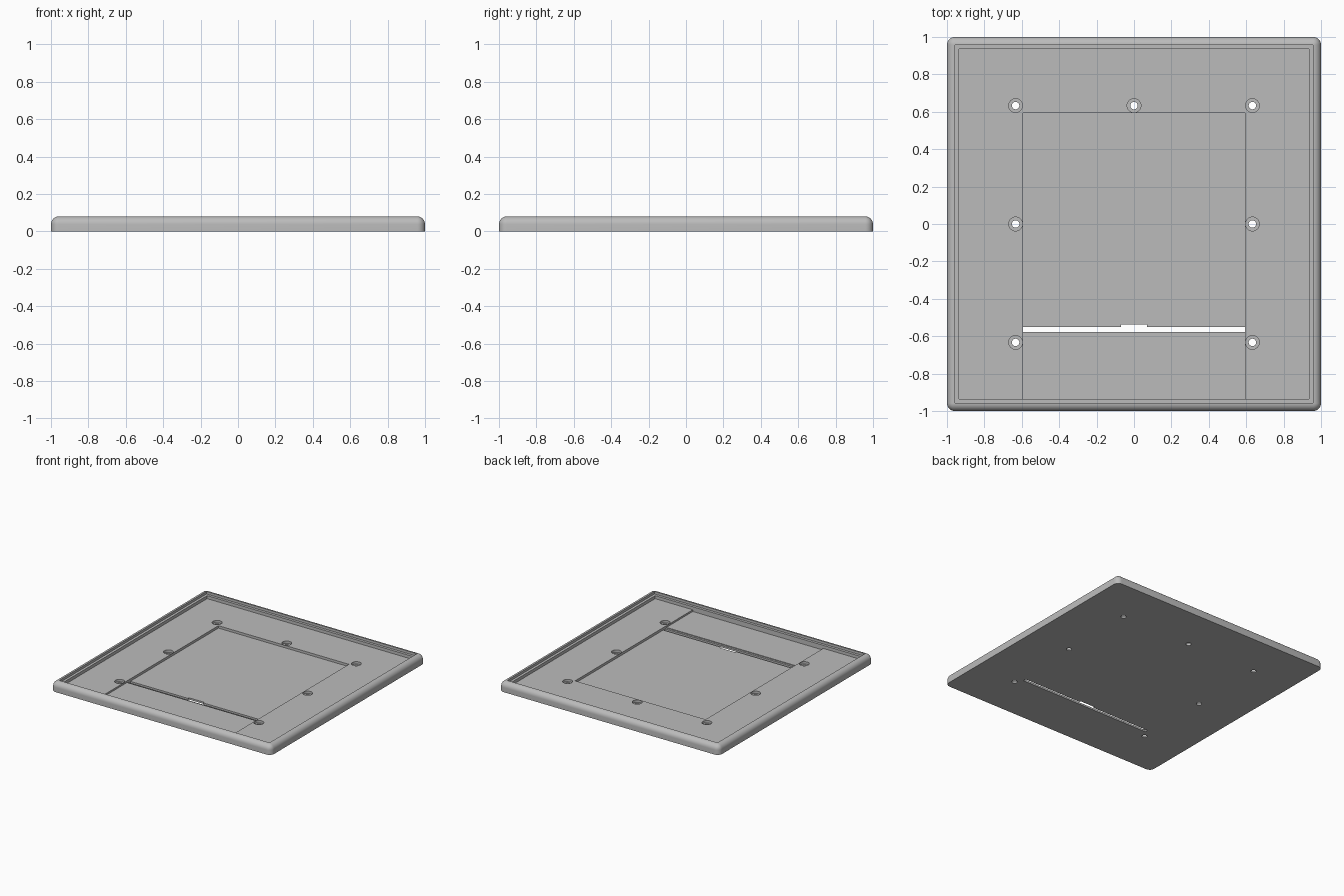
import bpy, bmesh, math
from mathutils import Matrix, Vector

default = bpy.data.objects.get("Cube")
if default:
    bpy.data.objects.remove(default, do_unlink=True)

HEIGHT, FILLET, FLOOR, POCKET, STRIP = 0.08, 0.042, 0.035, 0.015, 0.021
PANEL = 0.593                      # half width of the square pocket
INNER = 0.935                      # half width of the tray floor
SCREW = 0.633                      # screw hole spacing

grey = bpy.data.materials.new("light grey plastic")
grey.use_nodes = True
colour = (0.5, 0.5, 0.5, 1)
grey.diffuse_color = colour
grey.node_tree.nodes["Principled BSDF"].inputs["Base Color"].default_value = colour


def to_object(bm, name):
    bmesh.ops.recalc_face_normals(bm, faces=bm.faces)
    mesh = bpy.data.meshes.new(name)
    bm.to_mesh(mesh)
    bm.free()
    mesh.materials.append(grey)
    obj = bpy.data.objects.new(name, mesh)
    bpy.context.collection.objects.link(obj)
    return obj


def rounded_square(bm, half, radius, z, steps=8):
    ring = []
    for corner in range(4):
        mid = math.radians(45 + 90 * corner)
        centre = Vector((math.copysign(half - radius, math.cos(mid)),
                         math.copysign(half - radius, math.sin(mid)), z))
        for i in range(steps + 1):
            a = math.radians(90 * corner + 90 * i / steps)
            ring.append(bm.verts.new(centre + radius * Vector((math.cos(a), math.sin(a), 0))))
    return ring


def box(bm, x0, x1, y0, y1, z0, z1):
    size = Matrix.Diagonal((x1 - x0, y1 - y0, z1 - z0, 1))
    place = Matrix.Translation(((x0 + x1) / 2, (y0 + y1) / 2, (z0 + z1) / 2))
    bmesh.ops.create_cube(bm, size=1, matrix=place @ size)


def cylinder(bm, x, y, radius, z0, z1):
    bmesh.ops.create_cone(bm, cap_ends=True, segments=32, radius1=radius, radius2=radius,
                          depth=z1 - z0, matrix=Matrix.Translation((x, y, (z0 + z1) / 2)))


# Tray shell: outer wall, rounded top edge, stepped inner rim and floor
bm = bmesh.new()
rings = [rounded_square(bm, 1, FILLET, 0)]
for i in range(9):
    a = math.radians(90 * i / 8)
    inset = FILLET * (1 - math.cos(a))
    rings.append(rounded_square(bm, 1 - inset, FILLET - inset,
                                HEIGHT - FILLET * (1 - math.sin(a))))
for half, z in ((0.956, HEIGHT), (0.956, 0.06), (INNER, 0.06), (INNER, FLOOR)):
    rings.append(rounded_square(bm, half, 0, z))
for low, high in zip(rings, rings[1:]):
    for i in range(len(low)):
        j = (i + 1) % len(low)
        bm.faces.new((low[i], low[j], high[j], high[i]))
bm.faces.new(rings[0])
bm.faces.new(rings[-1])
bmesh.ops.remove_doubles(bm, verts=bm.verts, dist=0.0002)
tray = to_object(bm, "tray")


def carve(name, fill):
    bm = bmesh.new()
    fill(bm)
    cutter = to_object(bm, name)
    cutter.hide_render = True
    mod = tray.modifiers.new(name, "BOOLEAN")
    mod.operation, mod.solver, mod.object = "DIFFERENCE", "EXACT", cutter
    bpy.context.view_layer.objects.active = tray
    bpy.ops.object.modifier_apply(modifier=name)
    bpy.data.objects.remove(cutter, do_unlink=True)


# Square pocket, shallower front channel, cable slot with its notch
TOP = 0.05
carve("panel_pocket", lambda b: box(b, -PANEL, PANEL, -PANEL, PANEL, POCKET, TOP))
carve("front_channel", lambda b: box(b, -PANEL, PANEL, -INNER, -PANEL + 0.001, STRIP, TOP))
carve("cable_slot", lambda b: box(b, -PANEL, PANEL, -0.577, -0.551, -TOP, TOP))
carve("slot_notch", lambda b: box(b, -0.07, 0.07, -0.56, -0.538, -TOP, TOP))

# Screw holes with counterbores: three behind, two at mid, two in front
spots = [(x, y) for x in (-SCREW, 0, SCREW) for y in (-SCREW, 0, SCREW)
         if x or y > 0]


def holes(radius, bottom):
    def fill(b):
        for x, y in spots:
            cylinder(b, x, y, radius, bottom, TOP)
    return fill


carve("counterbores", holes(0.037, POCKET))
carve("screw_holes", holes(0.02, -TOP))

# Smooth the rounded edges only
bpy.ops.object.select_all(action="DESELECT")
tray.select_set(True)
bpy.context.view_layer.objects.active = tray
bpy.ops.object.shade_smooth_by_angle(angle=math.radians(30))
